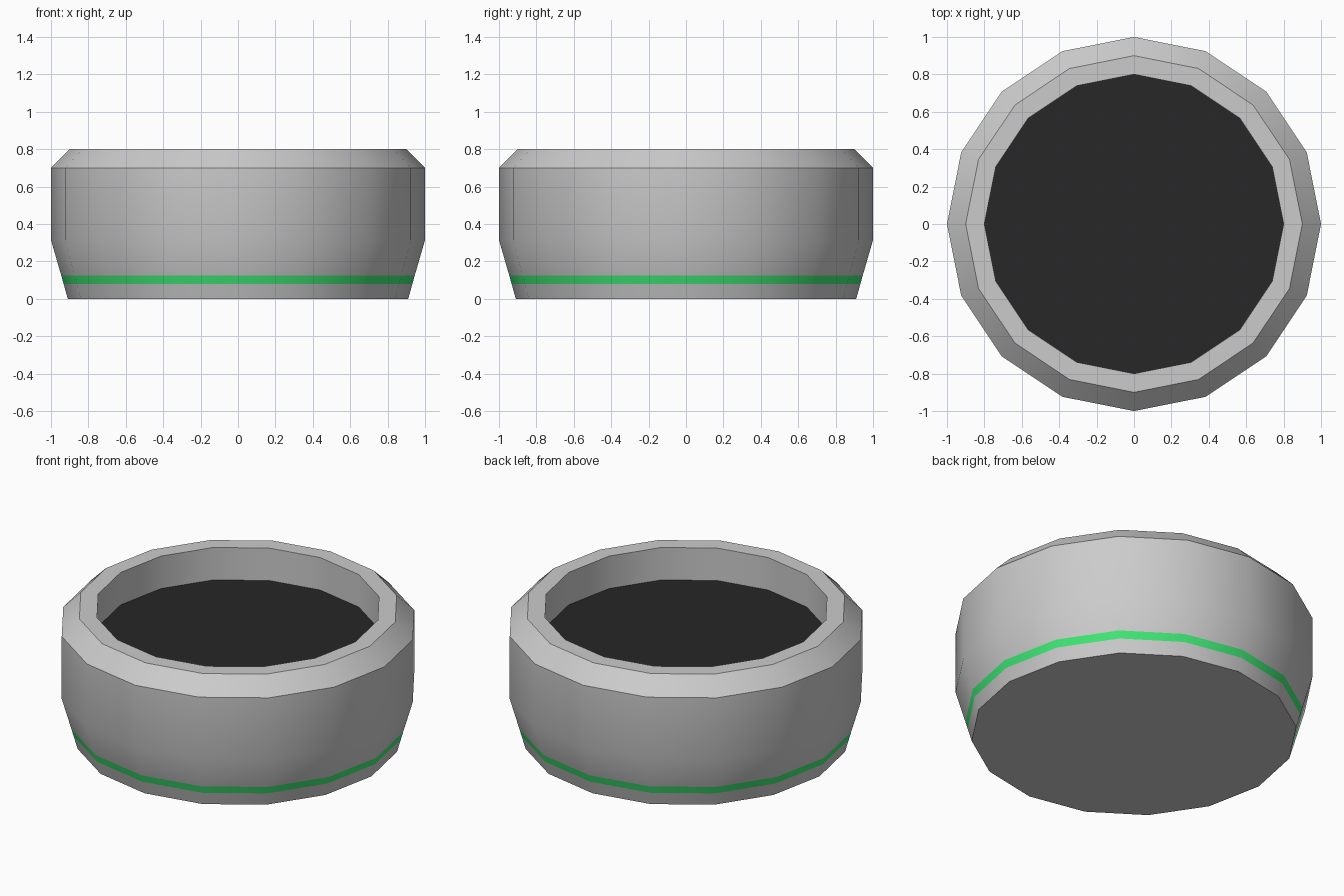
import bpy, bmesh
from math import cos, sin, pi, radians

if "Cube" in bpy.data.objects:
    bpy.data.objects.remove(bpy.data.objects["Cube"])

SIDES = 16


def material(name, rgb):
    m = bpy.data.materials.new(name)
    m.diffuse_color = (*rgb, 1)
    m.use_nodes = True
    m.node_tree.nodes["Principled BSDF"].inputs["Base Color"].default_value = m.diffuse_color
    return m


def lathe(name, profile, mat=None, cap_start=False):
    """Revolve (radius, z) points listed from the bottom outside to the inside."""
    bm = bmesh.new()
    rings = [[bm.verts.new((r * cos(2 * pi * i / SIDES), r * sin(2 * pi * i / SIDES), z))
              for i in range(SIDES)] for r, z in profile]
    for a, b in zip(rings, rings[1:]):
        for i in range(SIDES):
            j = (i + 1) % SIDES
            bm.faces.new((a[i], a[j], b[j], b[i]))
    if cap_start:
        bm.faces.new(rings[0][::-1])
    if len(rings) == 1:
        bm.faces.new(rings[0])
    mesh = bpy.data.meshes.new(name)
    bm.to_mesh(mesh)
    bm.free()
    ob = bpy.data.objects.new(name, mesh)
    bpy.context.collection.objects.link(ob)
    if mat:
        mesh.materials.append(mat)
    bpy.ops.object.select_all(action='DESELECT')
    ob.select_set(True)
    bpy.context.view_layer.objects.active = ob
    bpy.ops.object.shade_smooth_by_angle(angle=radians(30))
    return ob


green = material("green", (0.05, 0.8, 0.18))
black = material("black", (0.02, 0.02, 0.02))

# Tapered foot with closed underside
lathe("foot", [(0.91, 0), (0.9325, 0.08)], cap_start=True)
# Flush coloured band around the taper
lathe("green_band", [(0.9325, 0.08), (0.945, 0.125)], green)
# Outer wall, bevelled rim and inner wall
lathe("body", [(0.945, 0.125), (1, 0.315), (1, 0.7), (0.9, 0.8), (0.8, 0.8), (0.8, 0.6)])
# Dark recessed surface
lathe("dark_floor", [(0.8, 0.6)], black)
